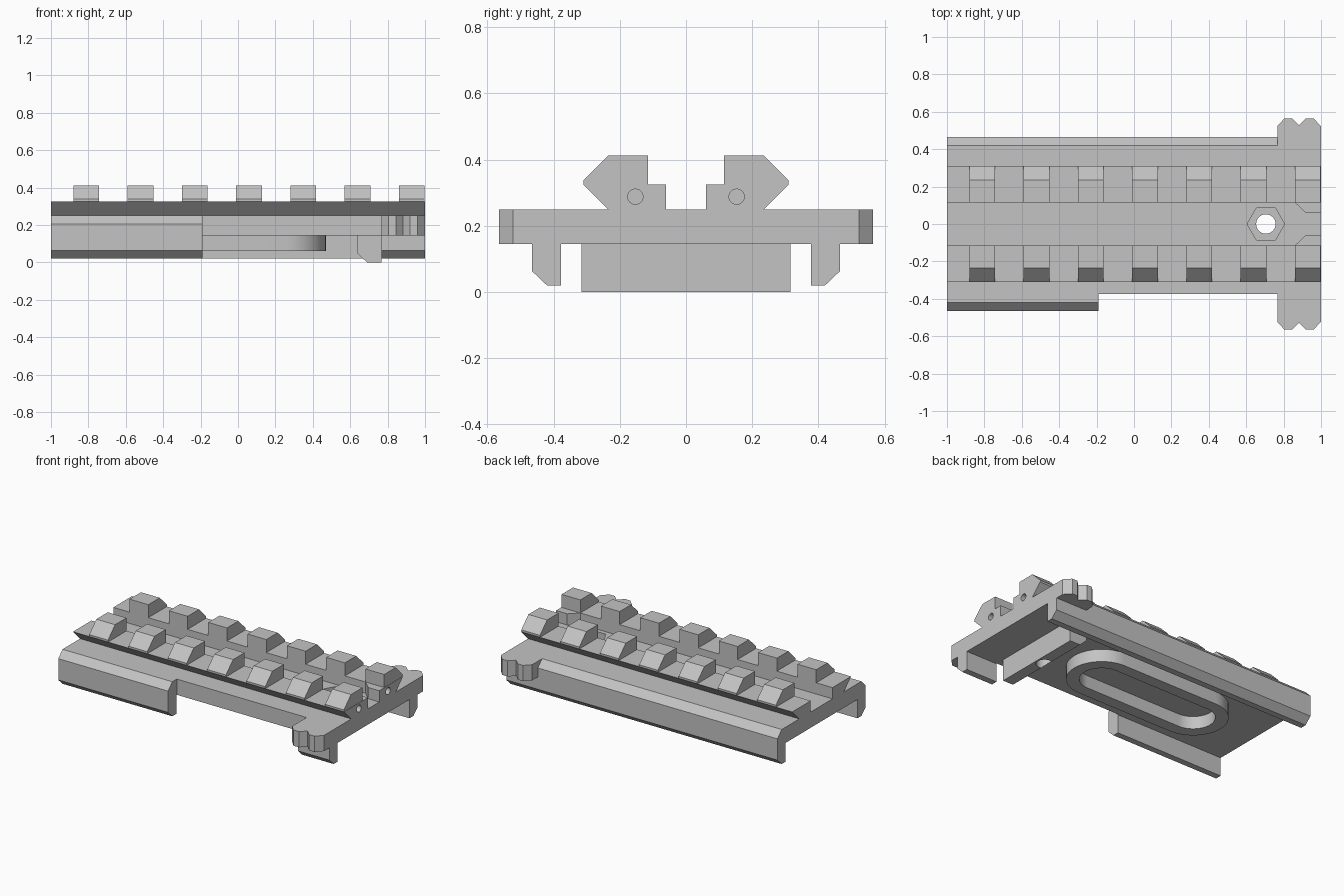
import bpy, bmesh, math

if "Cube" in bpy.data.objects:
    bpy.data.objects.remove(bpy.data.objects["Cube"], do_unlink=True)

GREY = (0.55, 0.55, 0.55, 1)
grey = bpy.data.materials.new("plain grey")
grey.use_nodes = True
grey.diffuse_color = GREY
grey.node_tree.nodes["Principled BSDF"].inputs["Base Color"].default_value = GREY


def prism(name, outline, axis, lo, hi):
    """Extrude a 2D outline along an axis: x takes (y, z), y takes (x, z), z takes (x, y)."""
    place = {"x": lambda a, b, t: (t, a, b),
             "y": lambda a, b, t: (a, t, b),
             "z": lambda a, b, t: (a, b, t)}[axis]
    bm = bmesh.new()
    ends = [[bm.verts.new(place(a, b, t)) for a, b in outline] for t in (lo, hi)]
    for loop in ends:
        bm.faces.new(loop)
    n = len(outline)
    for i in range(n):
        j = (i + 1) % n
        bm.faces.new((ends[0][i], ends[0][j], ends[1][j], ends[1][i]))
    bmesh.ops.recalc_face_normals(bm, faces=bm.faces)
    mesh = bpy.data.meshes.new(name)
    bm.to_mesh(mesh)
    bm.free()
    mesh.materials.append(grey)
    obj = bpy.data.objects.new(name, mesh)
    bpy.context.collection.objects.link(obj)
    return obj


def rect(a0, a1, b0, b1):
    return [(a0, b0), (a1, b0), (a1, b1), (a0, b1)]


def flip(points, side):
    return [(a * side, b) for a, b in points]


def circle(cx, cy, r, n=32):
    return [(cx + r * math.cos(math.tau * i / n), cy + r * math.sin(math.tau * i / n))
            for i in range(n)]


def stadium(x0, x1, r, n=24):
    right = [(x1 - r + r * math.cos(t), r * math.sin(t))
             for t in (-math.pi / 2 + math.pi * i / n for i in range(n + 1))]
    return right + [(x0 + x1 - x, -y) for x, y in right]


def cut(obj, cutters):
    """Subtract each cutter and remove it."""
    for cutter in cutters:
        cutter.hide_render = True
        mod = obj.modifiers.new("cut", "BOOLEAN")
        mod.operation, mod.solver, mod.object = "DIFFERENCE", "EXACT", cutter
        bpy.context.view_layer.objects.active = obj
        bpy.ops.object.modifier_apply(modifier=mod.name)
        bpy.data.objects.remove(cutter, do_unlink=True)


def smooth(obj):
    bpy.ops.object.select_all(action="DESELECT")
    obj.select_set(True)
    bpy.context.view_layer.objects.active = obj
    bpy.ops.object.shade_smooth_by_angle(angle=math.radians(30))


def bolt_hole():
    return prism("bolt_cutter", circle(BOLT_X, 0, 0.052), "z", -0.1, 0.4)


BOLT_X = 0.705
EAR_X = 0.767

# Plate with two chamfered side skirts
half = [(0.378, 0.145), (0.378, 0.02), (0.42, 0.02), (0.465, 0.063),
        (0.465, 0.205), (0.42, 0.25)]
base = prism("base_plate", half + flip(half[::-1], -1), "x", -1, 1)
cut(base, [
    prism("skirt_cutter", rect(-0.19, EAR_X, -0.6, -0.373), "z", -0.1, 0.4),
    prism("nut_cutter", circle(BOLT_X, 0, 0.1, 6), "z", 0.19, 0.4),
    bolt_hole(),
])
smooth(base)

# Clamping lug under the bolt
lug = prism("lug", [(0.64, 0.145), (0.64, 0.048), (0.69, 0), (EAR_X, 0), (EAR_X, 0.145)],
            "y", -0.315, 0.315)
cut(lug, [bolt_hole()])
smooth(lug)

# Rounded locating ring on the underside
ring = prism("underside_ring", stadium(-0.68, 0.47, 0.215), "z", 0.06, 0.147)
cut(ring, [prism("ring_cutter", stadium(-0.6, 0.39, 0.135), "z", 0, 0.2)])
smooth(ring)

# Mirrored parts: rails, teeth, end stops and grip ears
rail_profile = [(0.115, 0.25), (0.235, 0.25), (0.31, 0.325), (0.115, 0.325)]
tooth_profile = [(0.115, 0.325), (0.31, 0.325), (0.31, 0.338), (0.235, 0.412), (0.115, 0.412)]
ear_outline = [(0.42, EAR_X), (0.525, EAR_X), (0.565, 0.805), (0.565, 0.845), (0.528, 0.883),
               (0.565, 0.92), (0.565, 0.96), (0.522, 1), (0.42, 1)]
stop_outline = [(0.115, 0.86), (0.06, 0.918), (0.06, 1), (0.115, 1)]

for side, label in ((1, "back"), (-1, "front")):
    rail = prism(label + "_rail", flip(rail_profile, side), "x", -1, 1)
    cut(rail, [prism("pin_cutter", circle(side * 0.153, 0.288, 0.023, 24), "x", 0.8, 1.1)])
    smooth(rail)
    for i in range(7):
        start = -0.88 + i * 0.29
        prism(f"{label}_tooth_{i + 1}", flip(tooth_profile, side), "x",
              start, min(start + 0.138, 1))
    prism(label + "_end_stop", [(x, y * side) for y, x in stop_outline], "z", 0.25, 0.325)
    prism(label + "_grip_ear", [(x, y * side) for y, x in ear_outline], "z", 0.145, 0.25)
